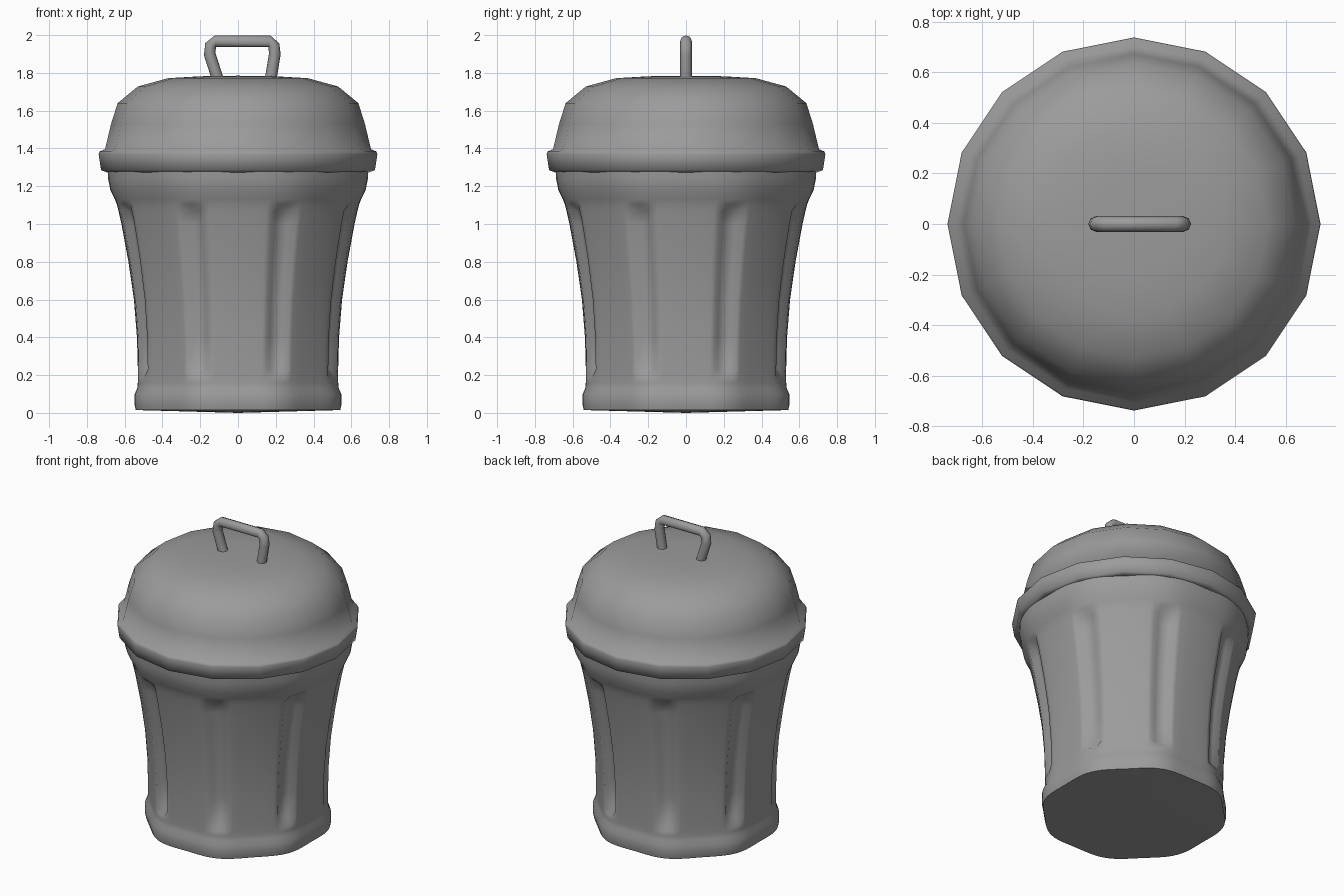
import bpy, bmesh
from math import sin, cos, pi, radians
from mathutils import Vector

cube = bpy.data.objects.get("Cube")
if cube:
    bpy.data.objects.remove(cube, do_unlink=True)

metal = bpy.data.materials.new("grey metal")
metal.use_nodes = True
colour = (0.33, 0.33, 0.33, 1)
metal.diffuse_color = colour
bsdf = metal.node_tree.nodes["Principled BSDF"]
bsdf.inputs["Base Color"].default_value = colour
bsdf.inputs["Roughness"].default_value = 0.6

STEP = pi / 8          # one side of the sixteen-sided lid


def finish(bm, name, angle):
    bmesh.ops.recalc_face_normals(bm, faces=bm.faces)
    mesh = bpy.data.meshes.new(name)
    bm.to_mesh(mesh)
    bm.free()
    mesh.materials.append(metal)
    obj = bpy.data.objects.new(name, mesh)
    bpy.context.collection.objects.link(obj)
    bpy.ops.object.select_all(action='DESELECT')
    obj.select_set(True)
    bpy.context.view_layer.objects.active = obj
    bpy.ops.object.shade_smooth_by_angle(angle=radians(angle))


def skin(bm, rings):
    for low, high in zip(rings, rings[1:]):
        n = len(low)
        for i in range(n):
            j = (i + 1) % n
            bm.faces.new((low[i], low[j], high[j], high[i]))


def fan(bm, ring, centre):
    tip = bm.verts.new(centre)
    for i, v in enumerate(ring):
        bm.faces.new((v, ring[(i + 1) % len(ring)], tip))


def lathe(name, profile, columns, bottom, top, angle, swell=lambda a, z: 1):
    """Profile rows: radius, height, groove depth. Columns: angle, groove share."""
    bm = bmesh.new()
    rings = []
    for r, z, depth in profile:
        ring = []
        for a, share in columns:
            d = r * swell(a, z) - depth * share
            ring.append(bm.verts.new((d * cos(a), d * sin(a), z)))
        rings.append(ring)
    skin(bm, rings)
    fan(bm, rings[0], (0, 0, bottom))
    fan(bm, rings[-1], (0, 0, top))
    finish(bm, name, angle)


def body_swell(a, z):
    """Soft eight-cornered outline, fading towards the neck."""
    return 1 + (0.042 - 0.022 * z) * (1 - cos(8 * a)) / 2


# Can body: eight upright grooves pressed into a flared wall
groove = [(-22.5, 0), (-14, 0), (-9, 0), (-6.5, 0), (-3.5, 0.9), (0, 1),
          (3.5, 0.9), (6.5, 0), (9, 0), (14, 0)]
body_columns = [(radians(45 * k + 22.5 + a), s) for k in range(8) for a, s in groove]
dent = 0.036
body_profile = [
    (0.54, 0.015, 0), (0.547, 0.045, 0), (0.546, 0.10, 0), (0.533, 0.13, 0),
    (0.53, 0.16, 0), (0.53, 0.19, 0), (0.53, 0.23, dent), (0.535, 0.4, dent),
    (0.551, 0.6, dent), (0.58, 0.8, dent), (0.617, 1.0, dent), (0.633, 1.07, dent),
    (0.642, 1.105, 0), (0.652, 1.13, 0), (0.676, 1.18, 0), (0.688, 1.24, 0),
    (0.69, 1.32, 0),
]
lathe("can_body", body_profile, body_columns, 0.0, 1.32, 60, body_swell)

# Domed lid with a thick rim
lid_columns = [(STEP * k, 0) for k in range(16)]
lid_profile = [
    (0.66, 1.30, 0), (0.69, 1.272, 0), (0.725, 1.285, 0), (0.738, 1.37, 0),
    (0.732, 1.384, 0), (0.704, 1.396, 0), (0.672, 1.53, 0), (0.637, 1.64, 0),
    (0.53, 1.728, 0), (0.37, 1.772, 0), (0.2, 1.782, 0),
]
lathe("lid", lid_profile, lid_columns, 1.31, 1.785, 75)

# Bent tube handle, mitred at each corner
path = [Vector((x, 0, z)) for x, z in (
    (-0.105, 1.76), (-0.15, 1.9), (-0.145, 1.945), (-0.12, 1.968),
    (0.168, 1.968), (0.19, 1.945), (0.195, 1.9), (0.172, 1.76))]
bm = bmesh.new()
rings = []
for i, p in enumerate(path):
    before, after = path[max(i - 1, 0)], path[min(i + 1, len(path) - 1)]
    along = (after - before).normalized()
    across = Vector((along.z, 0, -along.x))
    rings.append([bm.verts.new(p + 0.031 * (across * cos(STEP * 2 * k)
                  + Vector((0, sin(STEP * 2 * k), 0)))) for k in range(8)])
skin(bm, rings)
for ring in (rings[0], rings[-1]):
    bm.faces.new(ring)
finish(bm, "lid_handle", 65)
